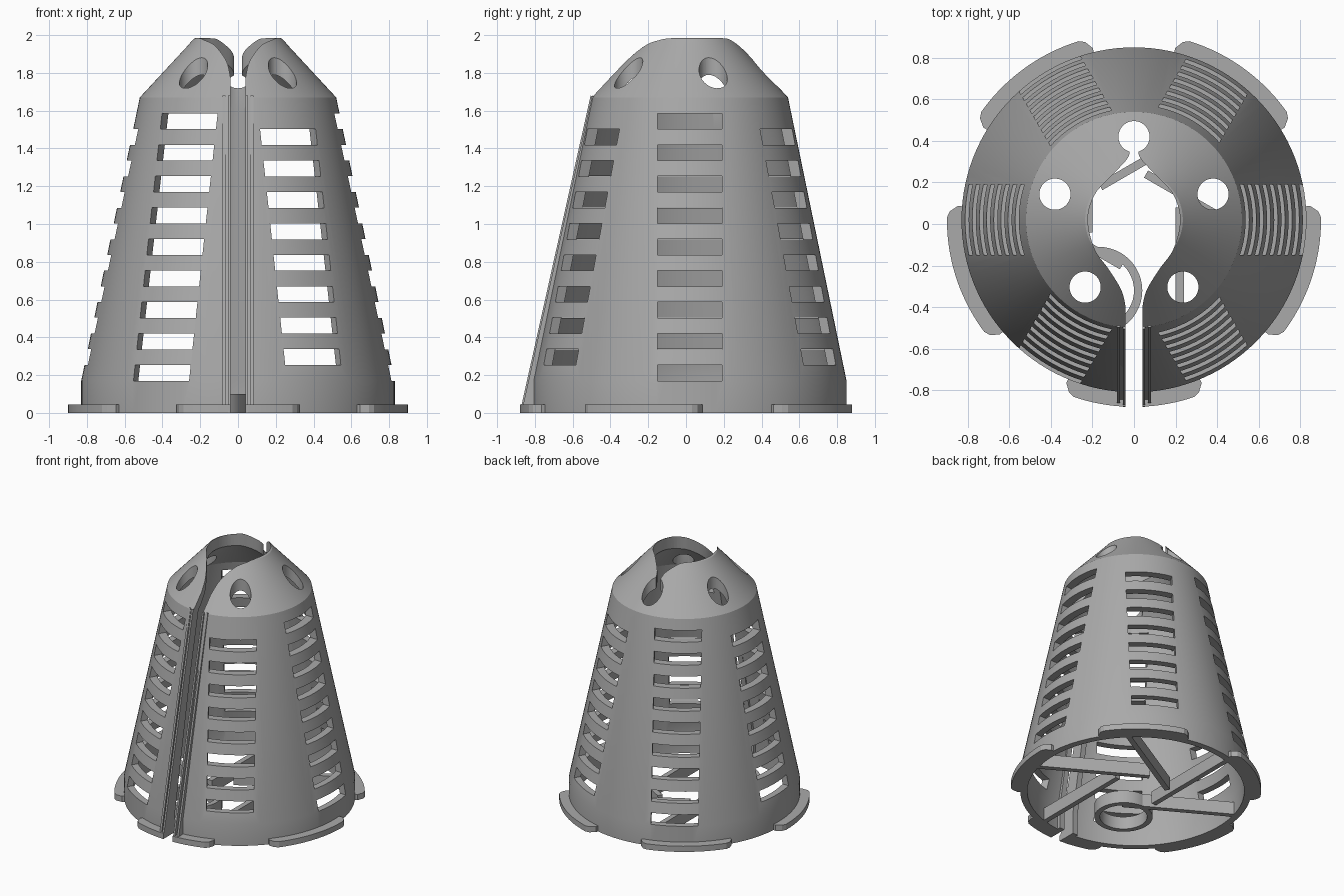
import bpy, bmesh, math
from mathutils import Matrix, Vector

if "Cube" in bpy.data.objects:
    bpy.data.objects.remove(bpy.data.objects["Cube"])

CY = 0.02            # axis of the cone in y
WALL = 0.05
BASE_R = 0.83

grey = bpy.data.materials.new("grey plastic")
grey.use_nodes = True
grey.diffuse_color = (0.4, 0.4, 0.4, 1)
grey.node_tree.nodes["Principled BSDF"].inputs["Base Color"].default_value = (0.4, 0.4, 0.4, 1)


def finish(name, bm):
    bmesh.ops.recalc_face_normals(bm, faces=bm.faces)
    mesh = bpy.data.meshes.new(name)
    bm.to_mesh(mesh)
    bm.free()
    mesh.materials.append(grey)
    ob = bpy.data.objects.new(name, mesh)
    bpy.context.collection.objects.link(ob)
    return ob


def add_prism(bm, pts, offset):
    """Extrude a closed outline of 3D points along offset."""
    face = bm.faces.new([bm.verts.new(p) for p in pts])
    out = bmesh.ops.extrude_face_region(bm, geom=[face])
    moved = [v for v in out["geom"] if isinstance(v, bmesh.types.BMVert)]
    bmesh.ops.translate(bm, verts=moved, vec=offset)


def prism(name, outline, z0, z1):
    bm = bmesh.new()
    add_prism(bm, [(x, y, z0) for x, y in outline], (0, 0, z1 - z0))
    return finish(name, bm)


def polar(r, deg):
    a = math.radians(deg)
    return (r * math.cos(a), CY + r * math.sin(a))


def lathe(name, profile, centre, steps):
    bm = bmesh.new()
    verts = [bm.verts.new((centre[0] + r, centre[1], z)) for r, z in profile]
    edges = [bm.edges.new((verts[i], verts[(i + 1) % len(verts)]))
             for i in range(len(verts)) if profile[i][0] + profile[(i + 1) % len(verts)][0] > 0]
    bmesh.ops.spin(bm, geom=verts + edges, cent=(*centre, 0), axis=(0, 0, 1),
                   angle=math.tau, steps=steps)
    bmesh.ops.remove_doubles(bm, verts=bm.verts, dist=1e-5)
    return finish(name, bm)


def cut(ob, cutter):
    mod = ob.modifiers.new("cut", 'BOOLEAN')
    mod.operation, mod.solver, mod.object = 'DIFFERENCE', 'EXACT', cutter
    select(ob)
    bpy.ops.object.modifier_apply(modifier=mod.name)


def select(ob):
    bpy.ops.object.select_all(action='DESELECT')
    ob.select_set(True)
    bpy.context.view_layer.objects.active = ob


def smooth(ob):
    select(ob)
    bpy.ops.object.shade_smooth_by_angle(angle=math.radians(20))


# Hollow cone with a domed cap
outer = [(BASE_R, 0), (BASE_R, 0.17), (0.52, 1.67), (0.27, 1.94), (0.235, 1.98), (0.19, 2.0), (0, 2.0)]
inner = [(0, 1.95), (0.18, 1.94), (0.46, 1.65), (BASE_R - WALL, 0.17), (BASE_R - WALL, 0)]
shell = lathe("cone_shell", outer + inner, (0, CY), 120)

# Six columns of vents, every second column shifted by half a row
bm = bmesh.new()
for col in range(6):
    shifted = col % 2
    turn = Matrix.Translation((0, CY, 0)) @ Matrix.Rotation(math.radians(60 * col), 4, 'Z')
    for row in range(8 if shifted else 9):
        z = 0.212 + 0.1665 * (row + 0.5 * shifted)
        box = Matrix.Translation((0.65, 0, z)) @ Matrix.Diagonal((0.66, 0.34, 0.084, 1))
        bmesh.ops.create_cube(bm, size=1, matrix=turn @ box)
vents = finish("vent_cutter", bm)

# Five vertical holes through the cap
bm = bmesh.new()
for k in range(5):
    x, y = polar(0.4, 90 + 72 * k)
    bmesh.ops.create_cone(bm, cap_ends=True, segments=48, radius1=0.075, radius2=0.075,
                          depth=1.0, matrix=Matrix.Translation((x, y, 1.95)))
holes = finish("hole_cutter", bm)

# Keyhole opening: front slit, round middle, narrow neck at the back
control = [(0.04, -0.40), (0.06, -0.32), (0.12, -0.22), (0.19, -0.12), (0.222, 0.02),
           (0.19, 0.14), (0.11, 0.23), (0.035, 0.31), (0.02, 0.35)]
side = [(0.04, -1.2)]
for i in range(len(control) - 1):
    p = [Vector(control[min(max(i + j, 0), len(control) - 1)]) for j in (-1, 0, 1, 2)]
    for s in range(5):
        t = s / 5
        q = 0.5 * (2 * p[1] + (p[2] - p[0]) * t + (2 * p[0] - 5 * p[1] + 4 * p[2] - p[3]) * t ** 2
                   + (3 * p[1] - p[0] - 3 * p[2] + p[3]) * t ** 3)
        side.append(tuple(q))
side += [control[-1], (0.02, 0.41)]
opening = prism("opening_cutter", side + [(-x, y) for x, y in reversed(side)], -0.2, 2.3)

for cutter in (vents, holes, opening):
    cut(shell, cutter)
smooth(shell)

# Five foot tabs with rounded corners; the front one is split by the slit
for k in range(5):
    mid = -90 + 72 * k
    arc = [polar(0.9 - 0.05 * max(0, (abs(i) - 10) / 2) ** 2, mid + i * 22.5 / 12) for i in range(-12, 13)]
    back = [polar(BASE_R - 0.03, mid + i * 22.5 / 12) for i in range(12, -13, -1)]
    tab = prism(f"foot_tab_{k + 1}", arc + back, 0, 0.045)
    if k == 0:
        cut(tab, opening)
    smooth(tab)

for cutter in (vents, holes, opening):
    bpy.data.objects.remove(cutter)

# Rails along both edges of the slit: a tall lip and a lower rib beside it
bm = bmesh.new()
for sgn in (1, -1):
    for x, width, drop in ((0.04, 0.014, 0), (0.054, 0.013, 0.025), (0.067, 0.016, 0.008)):
        outline = [(-0.88 + drop, 0), (-0.505 + drop, 1.68), (-0.45, 1.66), (-0.73, 0.17), (-0.73, 0)]
        add_prism(bm, [(sgn * x, y, z) for y, z in outline], (sgn * width, 0, 0))
finish("slit_rails", bm)

# Pinwheel of five bars inside the base
bm = bmesh.new()
for k in range(5):
    turn = Matrix.Translation((0, CY, 0)) @ Matrix.Rotation(math.radians(60 * k), 4, 'Z')
    box = Matrix.Translation((0.22, -0.36, 0.05)) @ Matrix.Diagonal((0.04, 0.84, 0.1, 1))
    bmesh.ops.create_cube(bm, size=1, matrix=turn @ box)
finish("base_bars", bm)

# Loose ring in place of the sixth bar
ring = lathe("base_ring", [(0.17, 0), (0.21, 0), (0.21, 0.1), (0.17, 0.1)], (-0.17, -0.32), 48)
smooth(ring)
